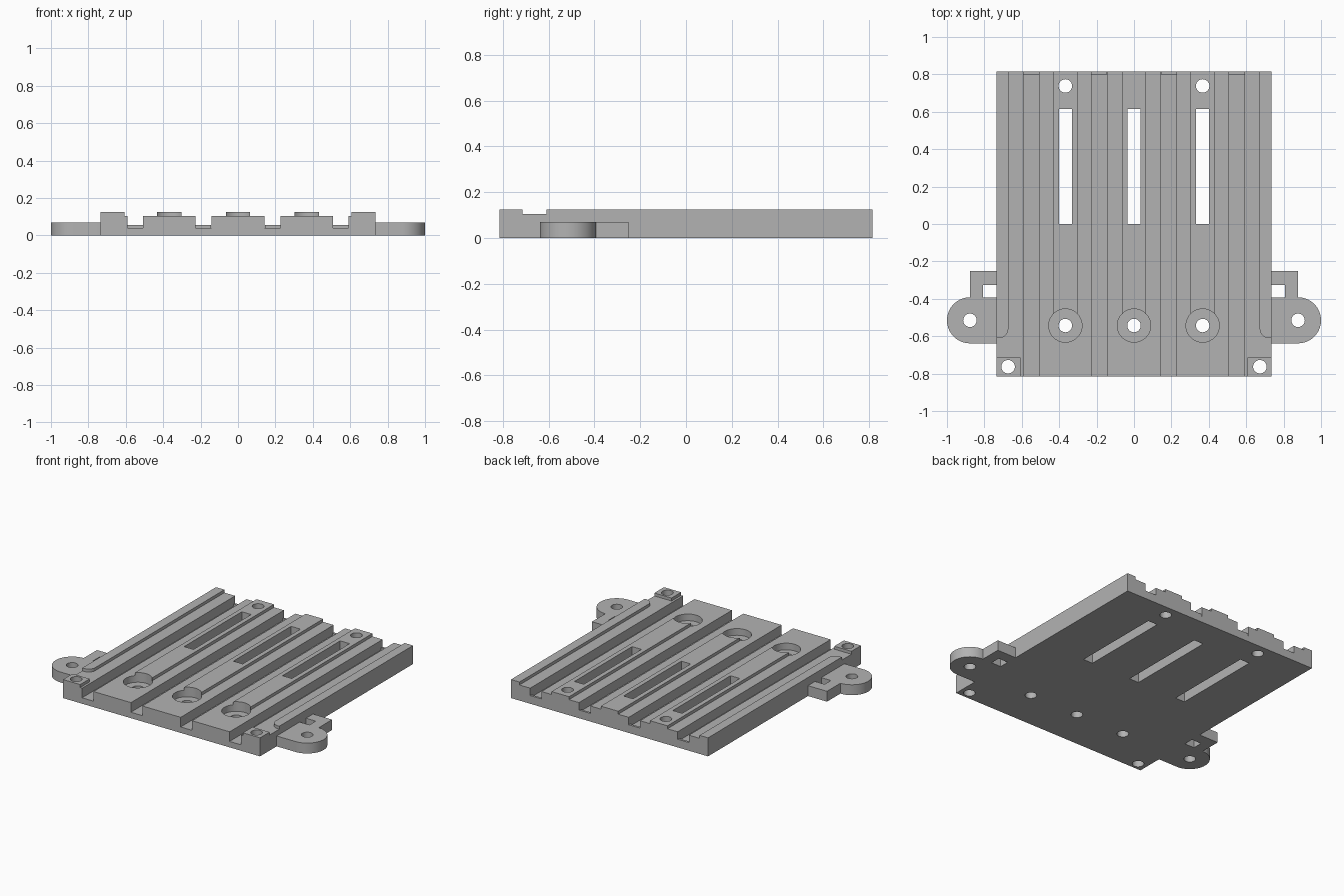
import bpy, bmesh
from math import sin, cos, pi, radians

if "Cube" in bpy.data.objects:
    bpy.data.objects.remove(bpy.data.objects["Cube"])

grey = bpy.data.materials.new("plain_grey")
grey.use_nodes = True
grey.diffuse_color = (0.45, 0.45, 0.45, 1)
grey.node_tree.nodes["Principled BSDF"].inputs["Base Color"].default_value = grey.diffuse_color

W, L = 0.735, 0.815                      # half width, half length
FLOOR, DECK, TOP, TAB = 0.04, 0.105, 0.125, 0.07
LANES = (-0.367, 0, 0.367)
HOLE = 0.036


def prism(name, outline, a, b, axis="z"):
    """Extrude a closed outline from a to b, along z (xy outline) or y (xz outline)."""
    bm = bmesh.new()
    place = (lambda p: (p[0], p[1], a)) if axis == "z" else (lambda p: (p[0], a, p[1]))
    face = bm.faces.new([bm.verts.new(place(p)) for p in outline])
    out = bmesh.ops.extrude_face_region(bm, geom=[face])
    step = (0, 0, b - a) if axis == "z" else (0, b - a, 0)
    bmesh.ops.translate(bm, vec=step, verts=[v for v in out["geom"] if isinstance(v, bmesh.types.BMVert)])
    bmesh.ops.recalc_face_normals(bm, faces=bm.faces)
    mesh = bpy.data.meshes.new(name)
    bm.to_mesh(mesh)
    bm.free()
    mesh.materials.append(grey)
    ob = bpy.data.objects.new(name, mesh)
    bpy.context.collection.objects.link(ob)
    return ob


def arc(x, y, r, start, end, n):
    return [(x + r * cos(radians(start + (end - start) * i / n)),
             y + r * sin(radians(start + (end - start) * i / n))) for i in range(n + 1)]


def rect(x0, x1, y0, y1):
    return [(x0, y0), (x1, y0), (x1, y1), (x0, y1)]


def disc(x, y, r):
    return arc(x, y, r, 0, 360, 40)[:-1]


def flip(points, s):
    return [(s * x, y) for x, y in points]


def select(ob):
    bpy.ops.object.select_all(action="DESELECT")
    ob.select_set(True)
    bpy.context.view_layer.objects.active = ob


def combine(ob, other, operation):
    mod = ob.modifiers.new("combine", "BOOLEAN")
    mod.object, mod.operation, mod.solver = other, operation, "EXACT"
    select(ob)
    bpy.ops.object.modifier_apply(modifier=mod.name)
    bpy.data.objects.remove(other)


def cut(ob, outline, a=-0.1, b=0.3):
    combine(ob, prism("cutter", outline, a, b), "DIFFERENCE")


def add(ob, outline, a, b):
    combine(ob, prism("addition", outline, a, b), "UNION")


# Base plate with four long grooves
profile = [(-W, 0), (-W, DECK)]
for x0, x1 in ((-0.592, -0.508), (-0.228, -0.143), (0.143, 0.228), (0.508, 0.592)):
    profile += [(x0, DECK), (x0, FLOOR), (x1, FLOOR), (x1, DECK)]
profile += [(W, DECK), (W, 0)]
plate = prism("grooved_plate", profile, -L, L, "y")

# Small lips closing the groove floors at the back
for x in (-0.55, -0.1855, 0.1855, 0.55):
    add(plate, rect(x - 0.042, x + 0.042, L - 0.015, L), 0.02, 0.055)

# Raised ridges on the lanes
for x in LANES:
    add(plate, rect(x - 0.065, x + 0.065, -0.54, L), 0.08, TOP)

# Edge rails with rounded front ends, and corner pads
for s in (-1, 1):
    rail = [(W, L), (0.672, L)] + arc(0.722, -0.56, 0.05, 180, 270, 10) + [(W, -0.61)]
    add(plate, flip(rail, s), 0.08, TOP)
    add(plate, flip(rect(0.607, W, -L, -0.713), s), 0.08, TOP)
    cut(plate, disc(s * 0.673, -0.763, HOLE))

# Counterbored holes, long slots and rear holes
for x in LANES:
    cut(plate, disc(x, -0.543, 0.089), 0.06, 0.3)
    cut(plate, disc(x, -0.543, HOLE))
    cut(plate, rect(x - 0.035, x + 0.035, 0, 0.615))
    if x:
        cut(plate, disc(x, 0.738, HOLE))

# Side mounting ears, each with a screw hole and a hooked strap opening
ears = []
for s, side in ((1, "left"), (-1, "right")):
    ear = [(W, -0.638)] + arc(0.877, -0.515, 0.123, -90, 90, 32)
    ear += [(0.877, -0.25), (W, -0.25), (W, -0.325), (0.807, -0.325), (0.807, -0.392), (W, -0.392)]
    ob = prism(side + "_mounting_ear", flip(ear, s), 0, TAB)
    cut(ob, disc(s * 0.877, -0.515, HOLE))
    ears.append(ob)

for ob in [plate] + ears:
    select(ob)
    bpy.ops.object.shade_smooth_by_angle(angle=radians(30))
